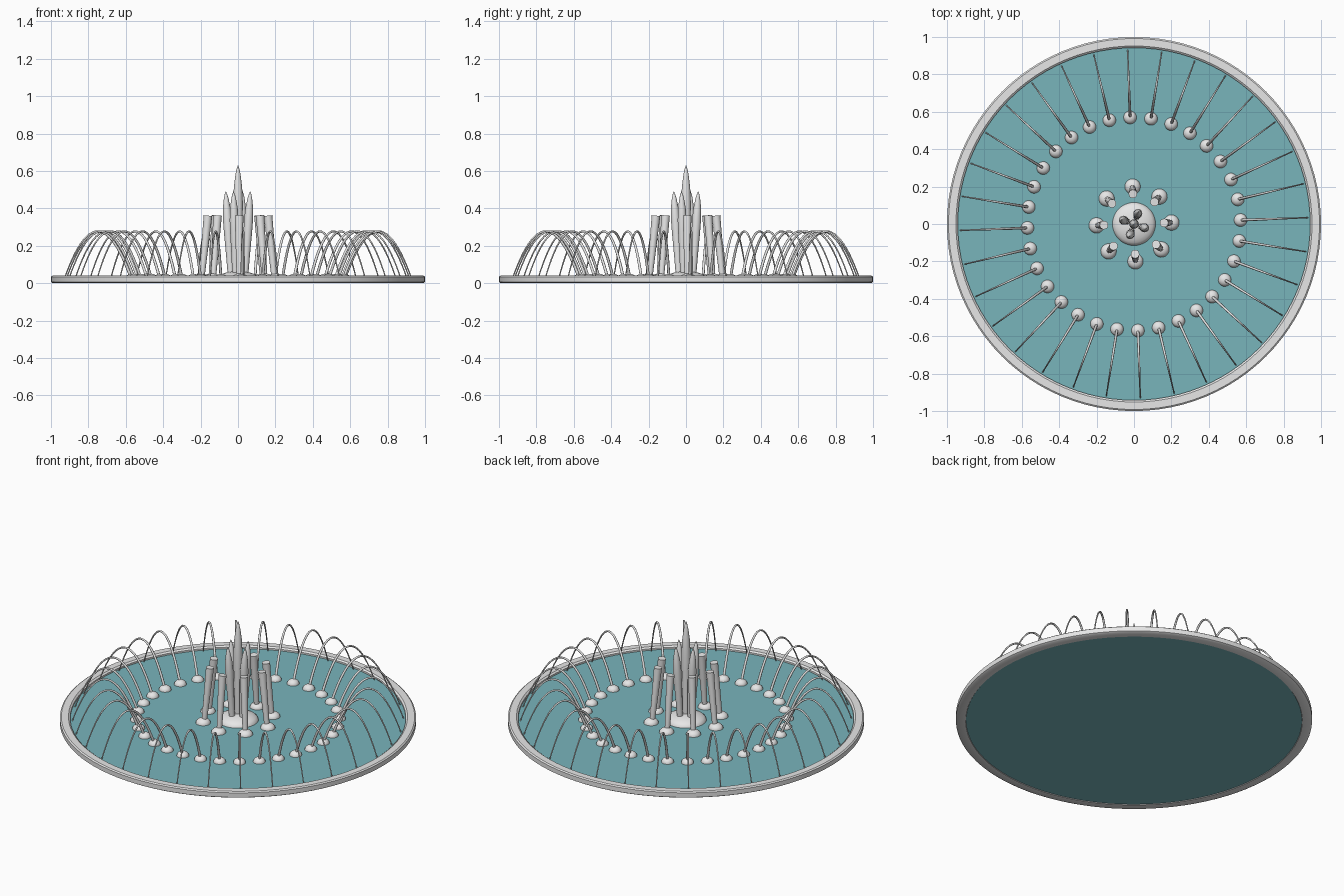
import bpy
import math
from mathutils import Matrix, Vector

cube = bpy.data.objects.get("Cube")
if cube:
    bpy.data.objects.remove(cube)


def material(name, rgb):
    m = bpy.data.materials.new(name)
    m.use_nodes = True
    m.diffuse_color = (*rgb, 1)
    m.node_tree.nodes["Principled BSDF"].inputs["Base Color"].default_value = (*rgb, 1)
    return m


STONE = material("pale grey", (0.8, 0.8, 0.8))
WATER = material("pool teal", (0.19, 0.46, 0.50))
WATER_Z = 0.022
OFFSET = math.radians(2.1)


def lathe(name, profile, mat, steps, closed=False):
    """Spin a (radius, height) profile around z."""
    n = len(profile)
    verts = [(r * math.cos(a), r * math.sin(a), z)
             for a in (math.tau * i / steps for i in range(steps))
             for r, z in profile]
    faces = []
    for i in range(steps):
        j = (i + 1) % steps
        for k in range(n if closed else n - 1):
            m = (k + 1) % n
            faces.append((i * n + k, j * n + k, j * n + m, i * n + m))
    if not closed:
        faces.append([i * n for i in reversed(range(steps))])
        faces.append([i * n + n - 1 for i in range(steps)])
    mesh = bpy.data.meshes.new(name)
    mesh.from_pydata(verts, [], faces)
    mesh.materials.append(mat)
    obj = bpy.data.objects.new(name, mesh)
    bpy.context.collection.objects.link(obj)
    bpy.ops.object.select_all(action="DESELECT")
    obj.select_set(True)
    bpy.context.view_layer.objects.active = obj
    bpy.ops.object.shade_smooth_by_angle(angle=math.radians(35))
    return obj


def dome_profile(radius, height):
    angles = [math.pi / 2 * i / 6 for i in range(6)] + [1.5]
    return [(radius * math.cos(a), WATER_Z + height * math.sin(a)) for a in angles]


def ring(obj, count, start, radius, tilt=0):
    """Repeat an object around z, with its top tilted outward by tilt."""
    for i in range(count):
        item = obj if i == 0 else obj.copy()
        if i:
            bpy.context.collection.objects.link(item)
        item.matrix_world = (Matrix.Rotation(start + math.tau * i / count, 4, "Z")
                             @ Matrix.Translation((radius, 0, 0))
                             @ Matrix.Rotation(tilt, 4, "Y"))


# Basin rim and pool
lathe("basin_rim", [(0.945, 0), (0.99, 0), (1, 0.006), (1, 0.034), (0.992, 0.04),
                    (0.952, 0.04), (0.942, 0.032), (0.942, 0.004)], STONE, 96, True)
lathe("pool_water", [(0.945, 0.003), (0.945, WATER_Z)], WATER, 96)

# Outer nozzles and their arching jets
ring(lathe("outer_nozzle", dome_profile(0.035, 0.028), STONE, 20), 32, OFFSET, 0.57)

curve = bpy.data.curves.new("arching_jet", "CURVE")
curve.dimensions = "3D"
curve.bevel_depth = 0.008
curve.bevel_resolution = 2
curve.use_fill_caps = True
curve.materials.append(STONE)
spline = curve.splines.new("POLY")
steps = 24
spline.points.add(steps)
for i, point in enumerate(spline.points):
    t = i / steps
    pos = Vector((0.36 * t, 0, WATER_Z + 0.255 * 4 * t * (1 - t)))
    point.co = (*pos, 1)
    point.radius = 1 - 0.6 * t
spline.use_smooth = True
jet = bpy.data.objects.new("arching_jet", curve)
bpy.context.collection.objects.link(jet)
ring(jet, 32, OFFSET, 0.57)

# Inner nozzles and upright columns leaning toward the middle
ring(lathe("inner_nozzle", dome_profile(0.042, 0.03), STONE, 20), 8, OFFSET, 0.2)
ring(lathe("column_jet", [(0.015, 0.03), (0.019, 0.2), (0.023, 0.363)], STONE, 16),
     8, OFFSET, 0.197, -0.1)

# Central mound and pointed plumes
lathe("central_mound", dome_profile(0.115, 0.042), STONE, 40)


def plume(name, height, width):
    shape = [(0.7, 0.0), (0.8, 0.25), (0.95, 0.5), (1, 0.65), (0.85, 0.8),
             (0.5, 0.92), (0.25, 0.97), (0.03, 1)]
    base = 0.05
    return lathe(name, [(width * r, base + (height - base) * t) for r, t in shape],
                 STONE, 16)


plume("tall_plume", 0.632, 0.026)
ring(plume("side_plume", 0.492, 0.024), 4, math.radians(-20), 0.038, 0.065)
